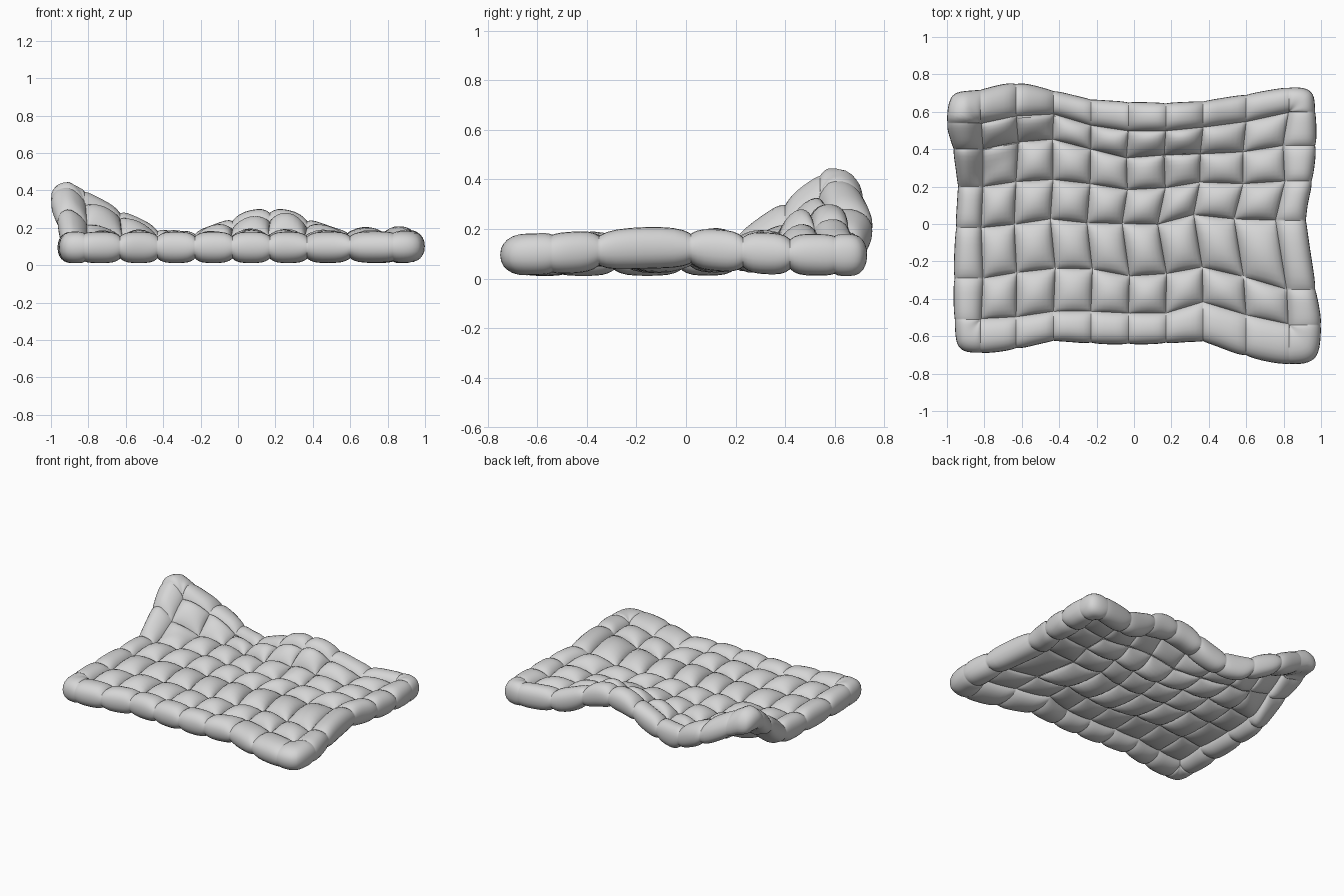
import bpy, bmesh, math, random
from mathutils import Vector

random.seed(4)
if "Cube" in bpy.data.objects:
    bpy.data.objects.remove(bpy.data.objects["Cube"])

grey = bpy.data.materials.new("soft_grey")
grey.use_nodes = True
colour = (0.67, 0.67, 0.67, 1)
grey.diffuse_color = colour
grey.node_tree.nodes["Principled BSDF"].inputs["Base Color"].default_value = colour

# Seam layout: seam positions along each side, inner and outer edge of the border
seam_x = [-.82, -.63, -.43, -.23, -.03, .17, .37, .6, .83]
front_in = [-.51, -.5, -.47, -.47, -.48, -.48, -.42, -.49, -.54]
front_out = [-.69, -.67, -.63, -.64, -.645, -.64, -.635, -.71, -.75]
back_in = [.54, .58, .59, .53, .5, .5, .52, .55, .6]
back_out = [.72, .755, .715, .67, .655, .65, .66, .695, .73]
left_y = [-.51, -.29, -.02, .2, .4, .54]
left_in = [-.82, -.81, -.82, -.81, -.81, -.82]
left_out = [-.96, -.965, -.955, -.945, -.97, -1.0]
right_y = [-.54, -.35, .02, .23, .42, .6]
right_in = [.83, .82, .76, .81, .8, .83]
right_out = [1.0, .975, .925, .955, .975, .97]

front = [Vector(p) for p in zip(seam_x, front_in)]
back = [Vector(p) for p in zip(seam_x, back_in)]
left = [Vector(p) for p in zip(left_in, left_y)]
right = [Vector(p) for p in zip(right_in, right_y)]
COLS, ROWS = len(front) - 1, len(left) - 1


def smooth(a, b, v):
    t = min(1, max(0, (v - a) / (b - a)))
    return t * t * (3 - 2 * t)


def height(p):
    """Middle height of the cloth: flipped corner, back wave, slight side lift."""
    fold = 1 - max(0, p.x + .9) / .52 - max(0, .57 - p.y) / .37
    corner = .265 * (fold + math.sqrt(fold * fold + .006)) / 2
    corner *= 1 - .2 * smooth(.6, .8, p.y)
    wave = .125 * math.exp(-abs((p.x - .17) / .28) ** 2.5) * smooth(.25, .55, p.y)
    side = .03 * smooth(.4, .85, p.x) * math.exp(-((p.y + .1) / .35) ** 2)
    return .095 + corner + wave + side


def coons(i, j):
    """Seam crossing blended from the four sides."""
    u, v = i / COLS, j / ROWS
    p = front[i].lerp(back[i], v) + left[j].lerp(right[j], u)
    return p - front[0].lerp(front[-1], u).lerp(back[0].lerp(back[-1], u), v)


def finish(name, bm):
    bmesh.ops.remove_doubles(bm, verts=bm.verts, dist=.0005)
    bmesh.ops.recalc_face_normals(bm, faces=bm.faces)
    mesh = bpy.data.meshes.new(name)
    bm.to_mesh(mesh)
    bm.free()
    obj = bpy.data.objects.new(name, mesh)
    bpy.context.collection.objects.link(obj)
    mesh.materials.append(grey)
    bpy.ops.object.select_all(action='DESELECT')
    obj.select_set(True)
    bpy.context.view_layer.objects.active = obj
    bpy.ops.object.shade_smooth_by_angle(angle=math.radians(45))


# Quilted panel: puffed cells, top and bottom, flatter below along the border
knots = [[coons(i, j) for j in range(ROWS + 1)] for i in range(COLS + 1)]
for i in range(1, COLS):
    knots[i][1].y += .03
    for j in range(1, ROWS):
        knots[i][j] += Vector((random.uniform(-.008, .008), random.uniform(-.012, .012)))
N = 10
bm = bmesh.new()
for i in range(COLS):
    for j in range(ROWS):
        a, b = knots[i][j], knots[i + 1][j]
        c, d = knots[i][j + 1], knots[i + 1][j + 1]
        puff = random.uniform(.06, .075)
        edge = i in (0, COLS - 1) or j in (0, ROWS - 1)
        for sign in (1, -.5 if edge else -.75):
            grid = []
            for k in range(N + 1):
                s = (1 - math.cos(math.pi * k / N)) / 2
                row = []
                for m in range(N + 1):
                    t = (1 - math.cos(math.pi * m / N)) / 2
                    p = a.lerp(b, s).lerp(c.lerp(d, s), t)
                    bulge = max(0, 16 * s * (1 - s) * t * (1 - t)) ** .55
                    z = height(p) + sign * (.022 + puff * bulge)
                    row.append(bm.verts.new((p.x, p.y, max(z, .005))))
                grid.append(row)
            for k in range(N):
                for m in range(N):
                    bm.faces.new((grid[k][m], grid[k + 1][m],
                                  grid[k + 1][m + 1], grid[k][m + 1]))
finish("quilted_panel", bm)

# Padded border: stations of (inner point, outer point, seam pinch) round the edge
sides = [
    [(p, Vector((p.x, y))) for p, y in zip(front, front_out)],
    [(p, Vector((x, p.y))) for p, x in zip(right, right_out)],
    [(p, Vector((p.x, y))) for p, y in zip(back, back_out)][::-1],
    [(p, Vector((x, p.y))) for p, x in zip(left, left_out)][::-1],
]
stations = []
for n, side in enumerate(sides):
    for k, (p, q) in enumerate(side):
        stations.append((p, q, .35 if k in (0, len(side) - 1) else 1))
    p, q = side[-1]
    r = sides[(n + 1) % 4][0][1]
    stations.append((p, p + (q - p + r - p) * .82, 0))


def curve(p0, p1, p2, p3, t):
    """Smooth curve through the outer points."""
    return (p1 * 2 + (p2 - p0) * t + (p0 * 2 - p1 * 5 + p2 * 4 - p3) * t ** 2
            + (p1 * 3 - p0 - p2 * 3 + p3) * t ** 3) / 2


STEPS, SIDES = 10, 24
total = len(stations)
bm = bmesh.new()
rings = []
for k in range(total):
    (p0, q0, _), (p1, q1, pinch1), (p2, q2, pinch2), (p3, q3, _) = [
        stations[(k + o) % total] for o in (-1, 0, 1, 2)]
    for step in range(STEPS):
        t = (1 - math.cos(math.pi * step / STEPS)) / 2
        inner, outer = p1.lerp(p2, t), curve(q0, q1, q2, q3, t)
        pinch = max(pinch1 * (1 - t) ** 8, pinch2 * t ** 8)
        middle, half = (inner + outer) / 2, (outer - inner) / 2
        ring = []
        for m in range(SIDES):
            angle = math.tau * m / SIDES
            c, s = math.cos(angle), math.sin(angle)
            across = math.copysign(abs(c) ** .9, c)
            across *= 1 - .08 * pinch if c > 0 else 1.12
            up = math.copysign(abs(s) ** .9, s) * .084 * (1 - .3 * pinch)
            p = middle + half * across
            ring.append(bm.verts.new((p.x, p.y, height(p) + up)))
        rings.append(ring)
for k, ring in enumerate(rings):
    after = rings[(k + 1) % len(rings)]
    for m in range(SIDES):
        n = (m + 1) % SIDES
        bm.faces.new((ring[m], after[m], after[n], ring[n]))
finish("padded_border", bm)
